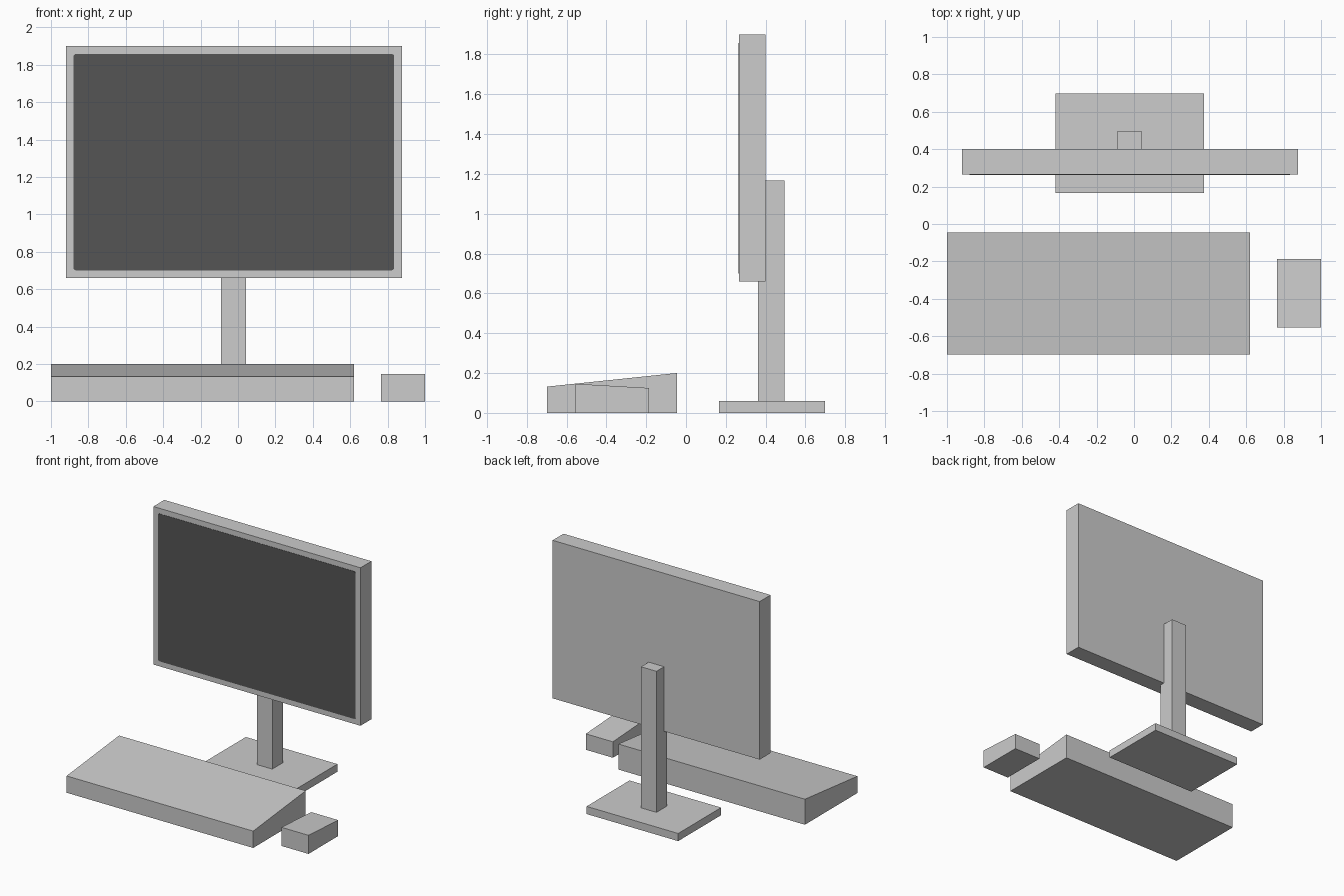
import bpy, bmesh

if "Cube" in bpy.data.objects:
    bpy.data.objects.remove(bpy.data.objects["Cube"])


def material(name, value):
    m = bpy.data.materials.new(name)
    m.diffuse_color = (value, value, value, 1.0)
    m.use_nodes = True
    m.node_tree.nodes["Principled BSDF"].inputs["Base Color"].default_value = m.diffuse_color
    return m


LIGHT = material("light_grey", 0.604)
DARK = material("dark_grey", 0.091)


def block(name, x, y, z_front, z_back, mat, z0=0.0, corner=0.0):
    """Box whose top runs from z_front (at -y) to z_back (at +y)."""
    bm = bmesh.new()
    bmesh.ops.create_cube(bm, size=1.0)
    for v in bm.verts:
        top = z_front if v.co.y < 0 else z_back
        v.co = (x[v.co.x > 0], y[v.co.y > 0], top if v.co.z > 0 else z0)
    if corner:
        # round the four edges running along y
        edges = [e for e in bm.edges
                 if abs(e.verts[0].co.y - e.verts[1].co.y) > 1e-5]
        bmesh.ops.bevel(bm, geom=edges, offset=corner, segments=3,
                        profile=0.5, affect='EDGES')
    bmesh.ops.recalc_face_normals(bm, faces=bm.faces)
    mesh = bpy.data.meshes.new(name)
    bm.to_mesh(mesh)
    bm.free()
    mesh.materials.append(mat)
    ob = bpy.data.objects.new(name, mesh)
    bpy.context.collection.objects.link(ob)
    return ob


# monitor case and its thin screen plate
block("monitor_case", (-0.92, 0.878), (0.265, 0.40), 1.90, 1.90, LIGHT, z0=0.66)
block("screen", (-0.88, 0.835), (0.263, 0.267), 1.858, 1.858, DARK, z0=0.70, corner=0.015)

# stand
block("stand_post", (-0.09, 0.044), (0.362, 0.495), 1.167, 1.167, LIGHT, z0=0.06)
block("stand_base", (-0.42, 0.375), (0.165, 0.697), 0.06, 0.06, LIGHT)

# sloped keyboard and mouse
block("keyboard", (-1.0, 0.62), (-0.697, -0.046), 0.132, 0.20, LIGHT)
block("mouse", (0.765, 1.0), (-0.554, -0.186), 0.146, 0.125, LIGHT)
